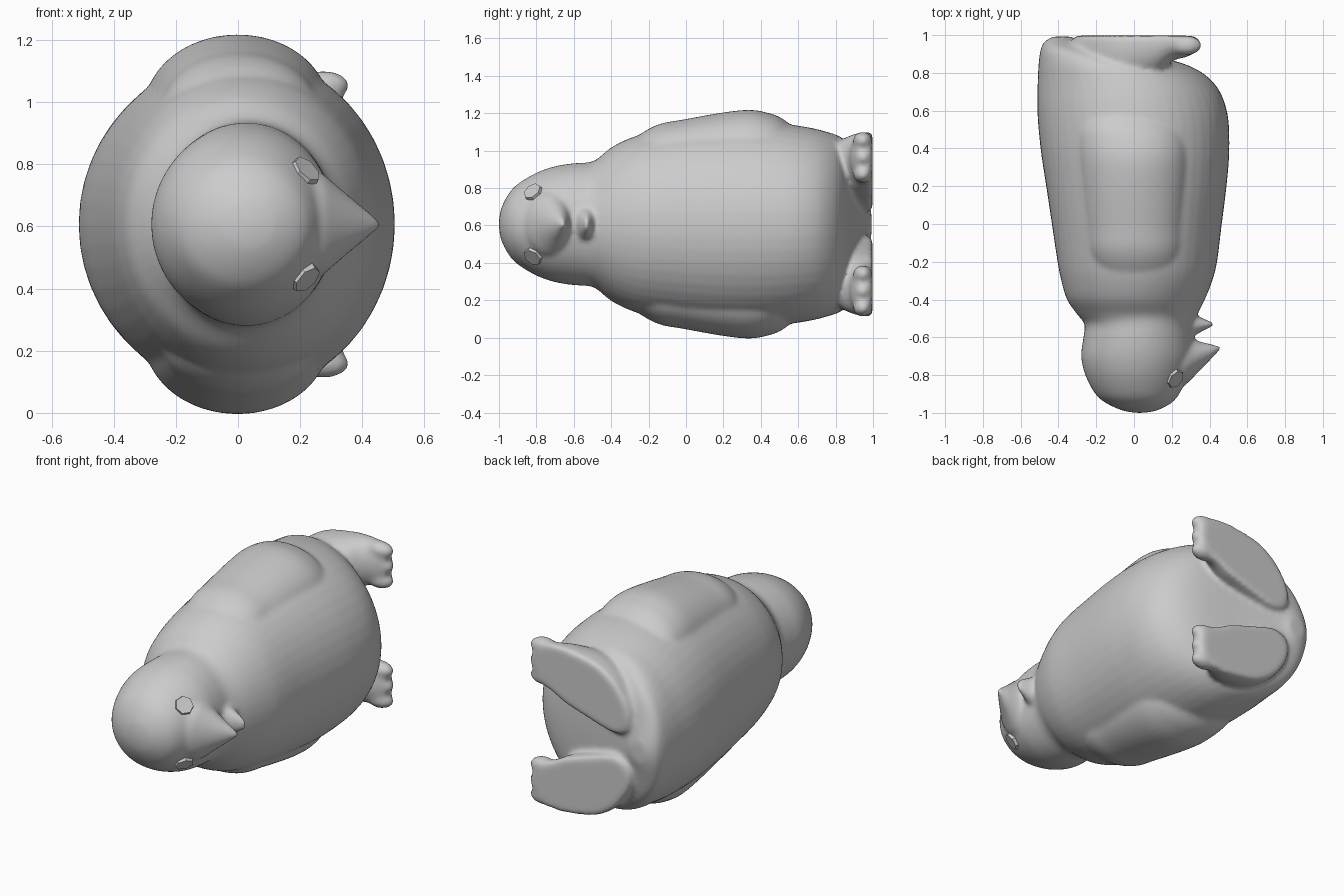
import bpy, bmesh, math
from mathutils import Vector, Matrix

if "Cube" in bpy.data.objects:
    bpy.data.objects.remove(bpy.data.objects["Cube"], do_unlink=True)

MID = 0.607     # height of the symmetry plane
SOLE = 0.997    # flat plane under the feet

grey = bpy.data.materials.new("plain grey")
grey.use_nodes = True
grey.diffuse_color = (0.6, 0.6, 0.6, 1)
grey.node_tree.nodes["Principled BSDF"].inputs["Base Color"].default_value = (0.6, 0.6, 0.6, 1)


def finish(name, bm):
    bmesh.ops.recalc_face_normals(bm, faces=bm.faces)
    mesh = bpy.data.meshes.new(name)
    bm.to_mesh(mesh)
    bm.free()
    mesh.materials.append(grey)
    ob = bpy.data.objects.new(name, mesh)
    bpy.context.collection.objects.link(ob)
    return ob


def loft(bm, rings, place, sides=48):
    """Bridge elliptical rings (t, centre a, centre b, radius a, radius b)."""
    loops = []
    for t, ca, cb, ra, rb in rings:
        angles = [math.tau * i / sides for i in range(sides)]
        loops.append([bm.verts.new(place(t, ca + ra * math.cos(u), cb + rb * math.sin(u)))
                      for u in angles])
    for p, q in zip(loops, loops[1:]):
        for i in range(sides):
            j = (i + 1) % sides
            bm.faces.new((p[i], p[j], q[j], q[i]))
    bm.faces.new(loops[0])
    bm.faces.new(loops[-1])


def smooth_rings(rings, steps=5):
    """Catmull-Rom interpolation between the given rings."""
    pts = [rings[0]] + rings + [rings[-1]]
    out = []
    for p0, p1, p2, p3 in zip(pts, pts[1:], pts[2:], pts[3:]):
        for k in range(steps):
            t = k / steps
            out.append(tuple(b + 0.5 * t * (c - a + t * (2 * a - 5 * b + 4 * c - d
                             + t * (3 * (b - c) + d - a)))
                             for a, b, c, d in zip(p0, p1, p2, p3)))
    return out + [rings[-1]]


def blob(bm, centre, radii):
    m = Matrix.Translation(centre) @ Matrix.Diagonal((*radii, 1))
    bmesh.ops.create_uvsphere(bm, u_segments=20, v_segments=12, radius=1, matrix=m)


# Head and trunk: length, back edge, belly edge, half width
profile = [(-1, 0.01, 0.05, 0.02), (-0.988, -0.06, 0.12, 0.085),
           (-0.95, -0.145, 0.195, 0.16), (-0.9, -0.205, 0.24, 0.215),
           (-0.8, -0.258, 0.285, 0.275), (-0.7, -0.28, 0.315, 0.31),
           (-0.6, -0.268, 0.315, 0.326), (-0.53, -0.262, 0.315, 0.33),
           (-0.48, -0.3, 0.335, 0.345), (-0.4, -0.355, 0.375, 0.41),
           (-0.3, -0.385, 0.415, 0.46),
           (-0.2, -0.405, 0.44, 0.488), (0, -0.435, 0.465, 0.52),
           (0.2, -0.465, 0.49, 0.54), (0.4, -0.495, 0.505, 0.545),
           (0.6, -0.512, 0.492, 0.527), (0.75, -0.51, 0.42, 0.495),
           (0.85, -0.505, 0.26, 0.45), (0.92, -0.495, -0.06, 0.33),
           (0.965, -0.475, -0.26, 0.16), (0.992, -0.43, -0.33, 0.06)]
bm = bmesh.new()
rings = [(y, (lo + hi) / 2, 0, (hi - lo) / 2, w) for y, lo, hi, w in profile]
loft(bm, smooth_rings(rings), lambda t, a, b: (a, t, MID + b))

# Folded wings and feet, one per side
wing = [(-0.48, 0.02, 0.22, 0.1, 0.08), (-0.2, 0.01, 0.35, 0.23, 0.16),
        (0, 0.005, 0.37, 0.26, 0.192), (0.3, 0, 0.38, 0.29, 0.23),
        (0.44, -0.01, 0.38, 0.29, 0.215), (0.53, -0.03, 0.38, 0.26, 0.175),
        (0.62, -0.06, 0.38, 0.17, 0.09)]
foot = [(-0.34, 0.9, 0.16, 0.05, 0.07), (-0.28, 0.92, 0.19, 0.12, 0.12),
        (-0.2, 0.93, 0.23, 0.19, 0.165), (-0.08, 0.94, 0.28, 0.24, 0.18),
        (0.1, 0.96, 0.325, 0.19, 0.165), (0.2, 0.965, 0.35, 0.105, 0.14),
        (0.28, 0.95, 0.358, 0.065, 0.13), (0.335, 0.95, 0.358, 0.035, 0.115)]
for side in (1, -1):
    loft(bm, smooth_rings(wing), lambda t, a, b: (a, t, MID + side * b))
    loft(bm, smooth_rings(foot), lambda t, a, b: (t, min(a, SOLE), MID + side * b))
    for k in (-1, 0, 1):
        blob(bm, (0.275, 0.945, MID + side * (0.357 + 0.09 * k)), (0.085, 0.052, 0.048))

# Open beak: upper and lower halves
upper = [(0.14, -0.74, 0, 0.18, 0.235), (0.28, -0.725, 0, 0.122, 0.158),
         (0.36, -0.695, 0, 0.07, 0.09), (0.46, -0.655, 0, 0.008, 0.01)]
lower = [(0.22, -0.545, 0, 0.1, 0.13), (0.33, -0.535, 0, 0.05, 0.078),
         (0.425, -0.53, 0, 0.006, 0.025)]
for half in (upper, lower):
    loft(bm, half, lambda t, a, b: (t, a, MID + b))

# Fuse everything into one skin
body = finish("body", bm)
fuse = body.modifiers.new("fuse", "REMESH")
fuse.mode = "VOXEL"
fuse.voxel_size = 0.013
fuse.use_smooth_shade = True
soften = body.modifiers.new("soften", "SMOOTH")
soften.factor = 0.5
soften.iterations = 10

# Eyes: low domed heptagons
for side, name in ((1, "upper_eye"), (-1, "lower_eye")):
    bm = bmesh.new()
    normal = Vector((0.62, -0.48, 0.62 * side))
    m = (Matrix.Translation((0.21, -0.813, MID + side * 0.165))
         @ normal.to_track_quat("Z", "Y").to_matrix().to_4x4())
    bmesh.ops.create_cone(bm, cap_ends=True, segments=7, radius1=0.06,
                          radius2=0.05, depth=0.045, matrix=m)
    finish(name, bm)
